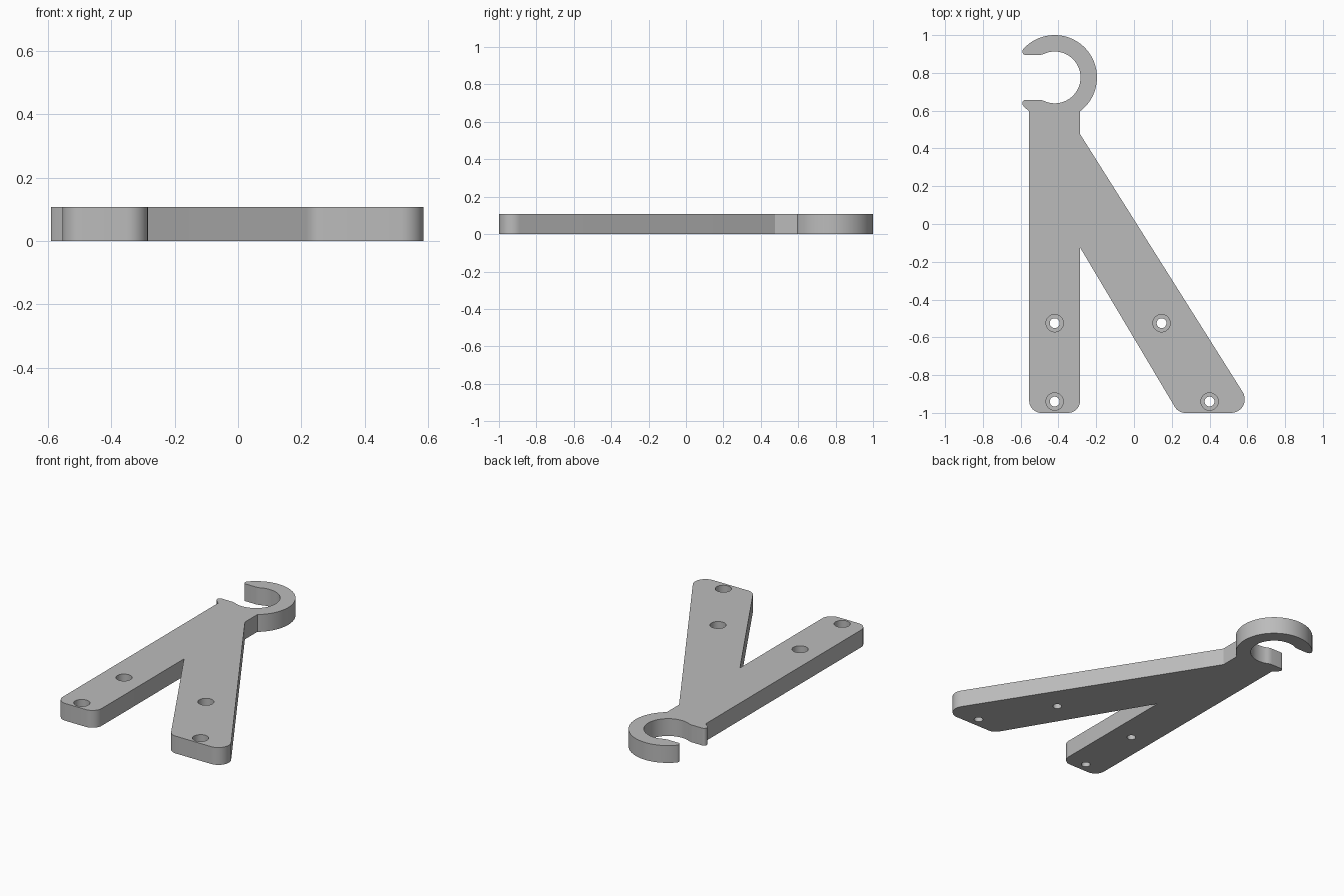
import bpy, bmesh
from math import radians, cos, sin, tan, pi
from mathutils import Vector

if "Cube" in bpy.data.objects:
    bpy.data.objects.remove(bpy.data.objects["Cube"])

THICK = 0.108
HOOK = Vector((-0.42, 0.776))
OUTER, INNER = 0.224, 0.137

grey = bpy.data.materials.new("plain grey")
grey.use_nodes = True
grey.diffuse_color = (0.5, 0.5, 0.5, 1)
grey.node_tree.nodes["Principled BSDF"].inputs["Base Color"].default_value = (0.5, 0.5, 0.5, 1)


def arc(radius, start, end, steps):
    """Sharp outline points along an arc of the hook, angles in degrees."""
    angles = [radians(start + (end - start) * i / steps) for i in range(steps + 1)]
    return [(HOOK.x + radius * cos(a), HOOK.y + radius * sin(a), 0) for a in angles]


def fillet(corners, steps=10):
    """Round each (x, y, radius) corner of a closed outline."""
    out = []
    for i, (x, y, r) in enumerate(corners):
        p = Vector((x, y))
        if not r:
            out.append(p)
            continue
        a = (Vector(corners[i - 1][:2]) - p).normalized()
        b = (Vector(corners[(i + 1) % len(corners)][:2]) - p).normalized()
        half = a.angle(b) / 2
        centre = p + (a + b).normalized() * r / sin(half)
        first = p + a * r / tan(half) - centre
        last = p + b * r / tan(half) - centre
        sweep = first.angle(last)
        for k in range(steps + 1):
            t = k / steps
            out.append(centre + (first * sin((1 - t) * sweep) + last * sin(t * sweep)) / sin(sweep))
    return out


def make_object(name, bm):
    bmesh.ops.recalc_face_normals(bm, faces=bm.faces[:])
    mesh = bpy.data.meshes.new(name)
    bm.to_mesh(mesh)
    bm.free()
    mesh.materials.append(grey)
    obj = bpy.data.objects.new(name, mesh)
    bpy.context.collection.objects.link(obj)
    return obj


# Flat bracket: straight leg, slanted leg and open hook in one outline
legs = [(-0.555, -1, 0.065), (-0.285, -1, 0.065), (-0.285, -0.125, 0),
        (0.235, -1, 0.065), (0.645, -1, 0.072), (-0.285, 0.475, 0)]
lip = 0.119
upper_lip = [(-0.61, HOOK.y + lip, 0.018), (-0.488, HOOK.y + lip, 0.08)]
lower_lip = [(-0.488, HOOK.y - lip, 0.08), (-0.61, HOOK.y - lip, 0.018)]
outline = fillet(legs + arc(OUTER, -53, 137, 60) + upper_lip
                 + arc(INNER, 108, -108, 60) + lower_lip + arc(OUTER, -137, -127, 4))

bm = bmesh.new()
base = bm.faces.new([bm.verts.new((p.x, p.y, 0)) for p in outline])
side = bmesh.ops.extrude_face_region(bm, geom=[base], use_keep_orig=True)["geom"]
bmesh.ops.translate(bm, vec=(0, 0, THICK), verts=[v for v in side if isinstance(v, bmesh.types.BMVert)])
bracket = make_object("hook_bracket", bm)

# Counterbored screw holes, cut by a stepped turned shape
STEP = 0.035
profile = [(0.026, -0.05), (0.026, STEP), (0.046, STEP), (0.046, THICK + 0.05)]
SIDES = 40
bm = bmesh.new()
for x, y in [(-0.42, -0.525), (-0.42, -0.94), (0.146, -0.525), (0.4, -0.94)]:
    rings = [[bm.verts.new((x + r * cos(2 * pi * i / SIDES), y + r * sin(2 * pi * i / SIDES), z))
              for i in range(SIDES)] for r, z in profile]
    for low, high in zip(rings, rings[1:]):
        for i in range(SIDES):
            j = (i + 1) % SIDES
            bm.faces.new((low[i], low[j], high[j], high[i]))
    bm.faces.new(rings[0])
    bm.faces.new(rings[-1])
cutter = make_object("screw_hole_cutter", bm)
cutter.hide_render = True

bpy.context.view_layer.objects.active = bracket
bracket.select_set(True)
cut = bracket.modifiers.new("screw_holes", 'BOOLEAN')
cut.operation = 'DIFFERENCE'
cut.solver = 'EXACT'
cut.object = cutter
bpy.ops.object.modifier_apply(modifier=cut.name)
bpy.data.objects.remove(cutter)

bpy.ops.object.shade_smooth_by_angle(angle=radians(25))
